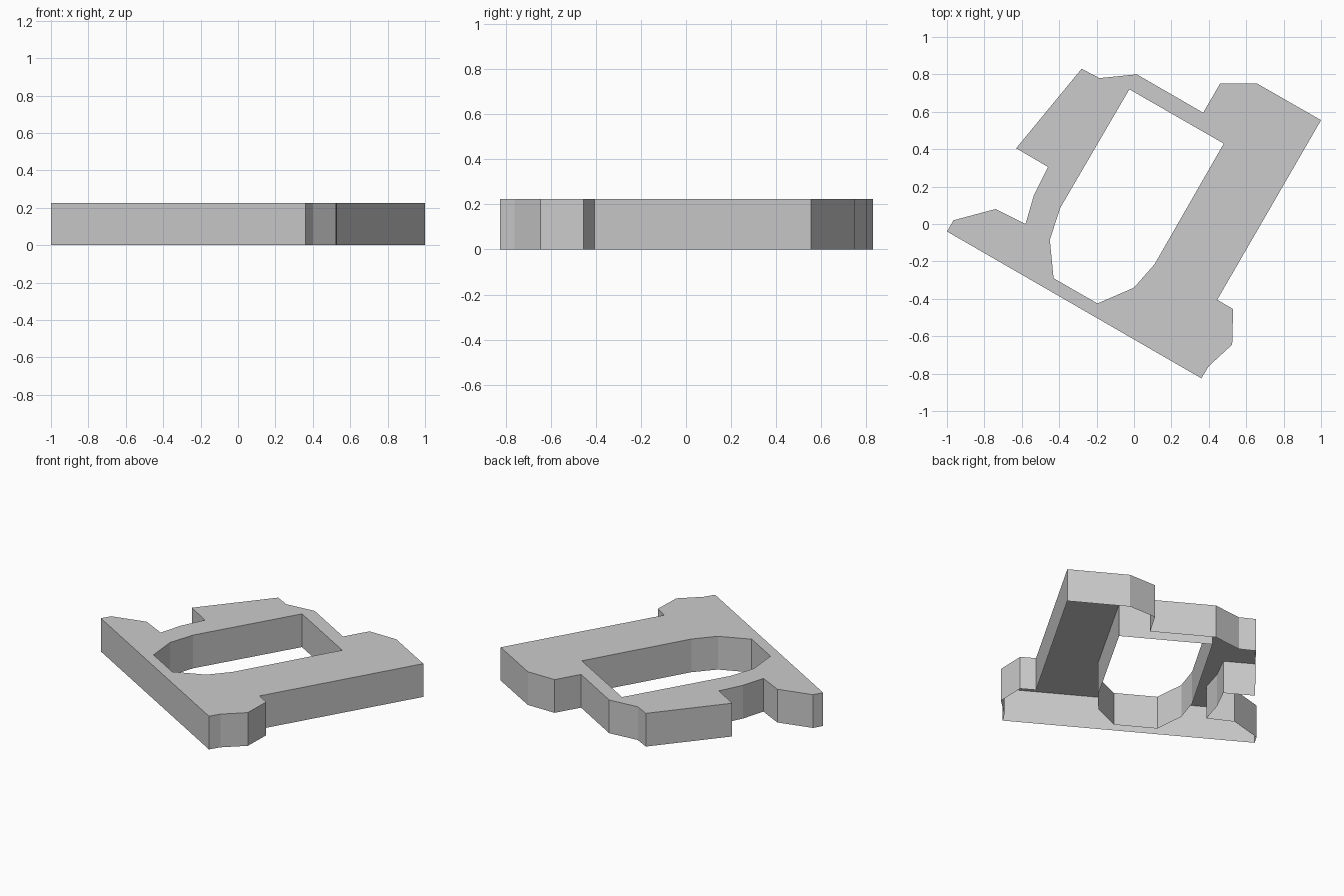
import bpy
import bmesh

default_cube = bpy.data.objects.get("Cube")
if default_cube:
    bpy.data.objects.remove(default_cube, do_unlink=True)

HEIGHT = 0.225

# Plan of the outer wall, counter-clockwise from the left tip
outer_wall = [
    (-1, -.04), (.36, -.825), (.4, -.76), (.525, -.645), (.53, -.455),
    (.445, -.405), (1, .555), (.66, .75), (.46, .75), (.37, .595),
    (.015, .8), (-.185, .78), (-.28, .83), (-.63, .405), (-.46, .305),
    (-.535, .155), (-.58, 0), (-.74, .08), (-.965, .02),
]

# Plan of the central courtyard opening
courtyard = [
    (-.025, .72), (.48, .43), (.11, -.215), (0, -.34),
    (-.195, -.425), (-.43, -.29), (-.45, -.085), (-.395, .085),
]


def make_material(name, colour):
    material = bpy.data.materials.new(name)
    material.use_nodes = True
    material.diffuse_color = colour
    shader = next(n for n in material.node_tree.nodes if n.type == "BSDF_PRINCIPLED")
    shader.inputs["Base Color"].default_value = colour
    return material


def add_loop(bm, points):
    """Closed ring of edges at roof height."""
    verts = [bm.verts.new((x, y, HEIGHT)) for x, y in points]
    return [bm.edges.new((a, b)) for a, b in zip(verts, verts[1:] + verts[:1])]


bm = bmesh.new()

# Flat roof with the courtyard left open
rim = add_loop(bm, outer_wall) + add_loop(bm, courtyard)
bmesh.ops.triangle_fill(bm, edges=rim, use_beauty=True, normal=(0, 0, 1))
roof = list(bm.faces)

# Walls dropped from both rims, open underneath
walls = bmesh.ops.extrude_edge_only(bm, edges=rim)["geom"]
for item in walls:
    if isinstance(item, bmesh.types.BMVert):
        item.co.z = 0

# Outward normals, then merge the coplanar roof triangles
bmesh.ops.recalc_face_normals(bm, faces=list(bm.faces))
bm.normal_update()
if roof[0].normal.z < 0:
    bmesh.ops.reverse_faces(bm, faces=list(bm.faces))

mesh = bpy.data.meshes.new("building_block")
bm.to_mesh(mesh)
bm.free()
mesh.materials.append(make_material("light grey", (0.6, 0.6, 0.6, 1)))
building = bpy.data.objects.new("building_block", mesh)
bpy.context.collection.objects.link(building)
